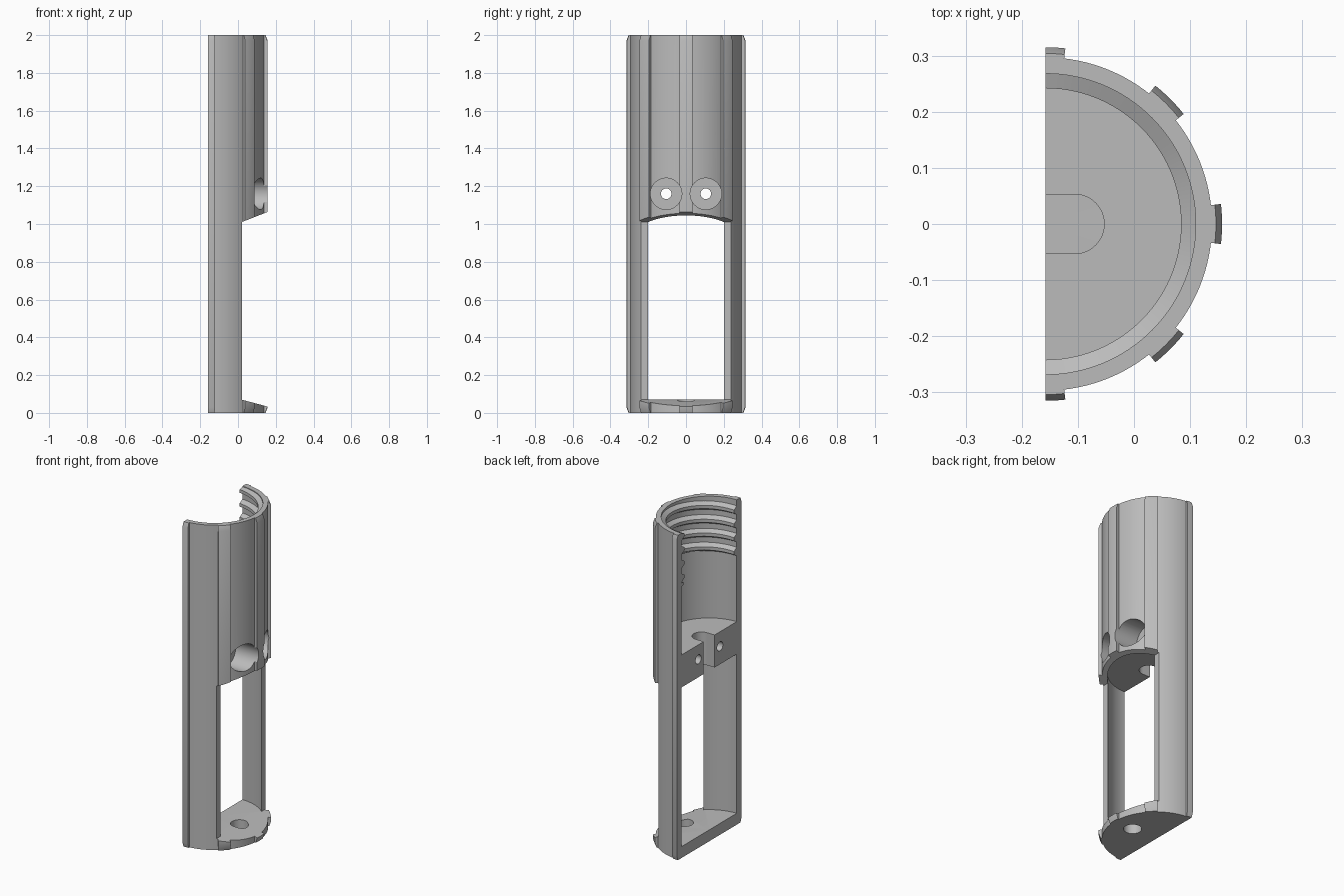
import bpy, bmesh
from math import sin, cos, pi, radians

cube = bpy.data.objects.get("Cube")
if cube:
    bpy.data.objects.remove(cube, do_unlink=True)

AXIS_X = -0.158            # centre line of the split tube
OUTER, BORE, CREST, RIB = 0.297, 0.268, 0.242, 0.315
HEIGHT = 2.0
FLOOR, SHELF_LOW, SHELF_TOP = 0.07, 1.05, 1.25

grey = bpy.data.materials.new("plain_grey")
grey.use_nodes = True
grey.diffuse_color = (0.5, 0.5, 0.5, 1)
grey.node_tree.nodes["Principled BSDF"].inputs["Base Color"].default_value = (0.5, 0.5, 0.5, 1)


def finish(name, bm):
    bmesh.ops.remove_doubles(bm, verts=bm.verts, dist=1e-5)
    bmesh.ops.recalc_face_normals(bm, faces=bm.faces)
    mesh = bpy.data.meshes.new(name)
    bm.to_mesh(mesh)
    bm.free()
    mesh.materials.append(grey)
    ob = bpy.data.objects.new(name, mesh)
    bpy.context.collection.objects.link(ob)
    return ob


def sweep(name, profile, start, end, steps, pitch=0.0):
    """Turn an (r, z) profile around the centre line, climbing by pitch per turn."""
    bm = bmesh.new()
    rings = []
    for i in range(steps + 1):
        a = radians(start + (end - start) * i / steps)
        rise = pitch * a / (2 * pi)
        rings.append([bm.verts.new((AXIS_X + r * cos(a), r * sin(a), min(z + rise, HEIGHT)))
                      for r, z in profile])
    n = len(profile)
    for ra, rb in zip(rings, rings[1:]):
        for j in range(n):
            k = (j + 1) % n
            if profile[j][0] == 0 and profile[k][0] == 0:
                continue
            bm.faces.new((ra[j], rb[j], rb[k], ra[k]))
    bm.faces.new(rings[0])
    bm.faces.new(rings[-1][::-1])
    return finish(name, bm)


def prism(name, points, axis, low, high):
    """Extrude a flat outline along one axis."""
    place = {"x": lambda u, v, t: (t, u, v),
             "y": lambda u, v, t: (u, t, v),
             "z": lambda u, v, t: (u, v, t)}[axis]
    bm = bmesh.new()
    a = [bm.verts.new(place(u, v, low)) for u, v in points]
    b = [bm.verts.new(place(u, v, high)) for u, v in points]
    bm.faces.new(a)
    bm.faces.new(b[::-1])
    for j in range(len(a)):
        k = (j + 1) % len(a)
        bm.faces.new((a[j], a[k], b[k], b[j]))
    ob = finish(name, bm)
    ob.hide_render = True
    return ob


def arc(u, v, r, start=0, end=360, steps=40):
    count = steps if end - start == 360 else steps + 1
    angles = [radians(start + (end - start) * i / steps) for i in range(count)]
    return [(u + r * cos(a), v + r * sin(a)) for a in angles]


def cut(ob, cutters):
    bpy.context.view_layer.objects.active = ob
    for c in cutters:
        mod = ob.modifiers.new("cut", "BOOLEAN")
        mod.operation, mod.solver, mod.object = "DIFFERENCE", "EXACT", c
        bpy.ops.object.modifier_apply(modifier=mod.name)


# Half tube with base plate and middle shelf
body = sweep("half_tube_body", [
    (0, 0), (OUTER, 0), (OUTER, HEIGHT), (BORE, HEIGHT), (BORE, SHELF_TOP), (0, SHELF_TOP),
    (0, SHELF_LOW), (BORE, SHELF_LOW), (BORE, FLOOR), (0, FLOOR)], -90, 90, 64)

# Outer ribs with chamfered ends; the outermost ones are halved by the split
rib_profile = [(0.285, 0), (0.304, 0), (RIB, 0.03), (RIB, HEIGHT - 0.03),
               (0.304, HEIGHT), (0.285, HEIGHT)]
ribs = []
for centre in (-90, -45, 0, 45, 90):
    ribs.append(sweep("outer_rib", rib_profile,
                      max(centre - 6.5, -90), min(centre + 6.5, 90), 6))

# Internal screw thread and its run-out ring
threads = []
for turn in range(4):
    z = 1.9575 - 0.085 * turn
    threads.append(sweep("thread_ridge", [(0.28, z - 0.034), (CREST, z - 0.01),
                                          (CREST, z + 0.01), (0.28, z + 0.034)],
                         -90, 90, 48, 0.085))
threads.append(sweep("thread_stop_ring", [(0.28, 1.67), (0.25, 1.675), (0.25, 1.69), (0.28, 1.695)],
                     -90, 90, 48))

# Cutters: side window, cable slot, base hole, screw holes
window = prism("window_cutter", [(0.02, FLOOR), (0.3, -0.005), (0.3, 1.12), (0.02, 1.01)],
               "y", -0.5, 0.5)
slot = prism("slot_cutter", arc(-0.106, 0, 0.053, -90, 90, 24) + [(-0.3, 0.053), (-0.3, -0.053)],
             "z", 1.0, 1.3)
base_hole = prism("base_hole_cutter", arc(0.01, 0, 0.05), "z", -0.1, 0.2)
bores, screws = [], []
for side in (-1, 1):
    bores.append(prism("counterbore_cutter", arc(side * 0.105, 1.16, 0.083), "x", 0.0, 0.4))
    screws.append(prism("screw_hole_cutter", arc(side * 0.105, 1.16, 0.028), "x", -0.3, 0.4))

cut(body, [window, slot, base_hole] + bores + screws)
for rib in ribs[1:4]:
    cut(rib, [window] + bores)
for helper in [window, slot, base_hole] + bores + screws:
    bpy.data.objects.remove(helper, do_unlink=True)

# Smooth curved walls, keep crisp edges
bpy.ops.object.select_all(action="DESELECT")
for ob in [body] + ribs + threads:
    ob.select_set(True)
bpy.context.view_layer.objects.active = body
bpy.ops.object.shade_smooth_by_angle(angle=radians(25))
